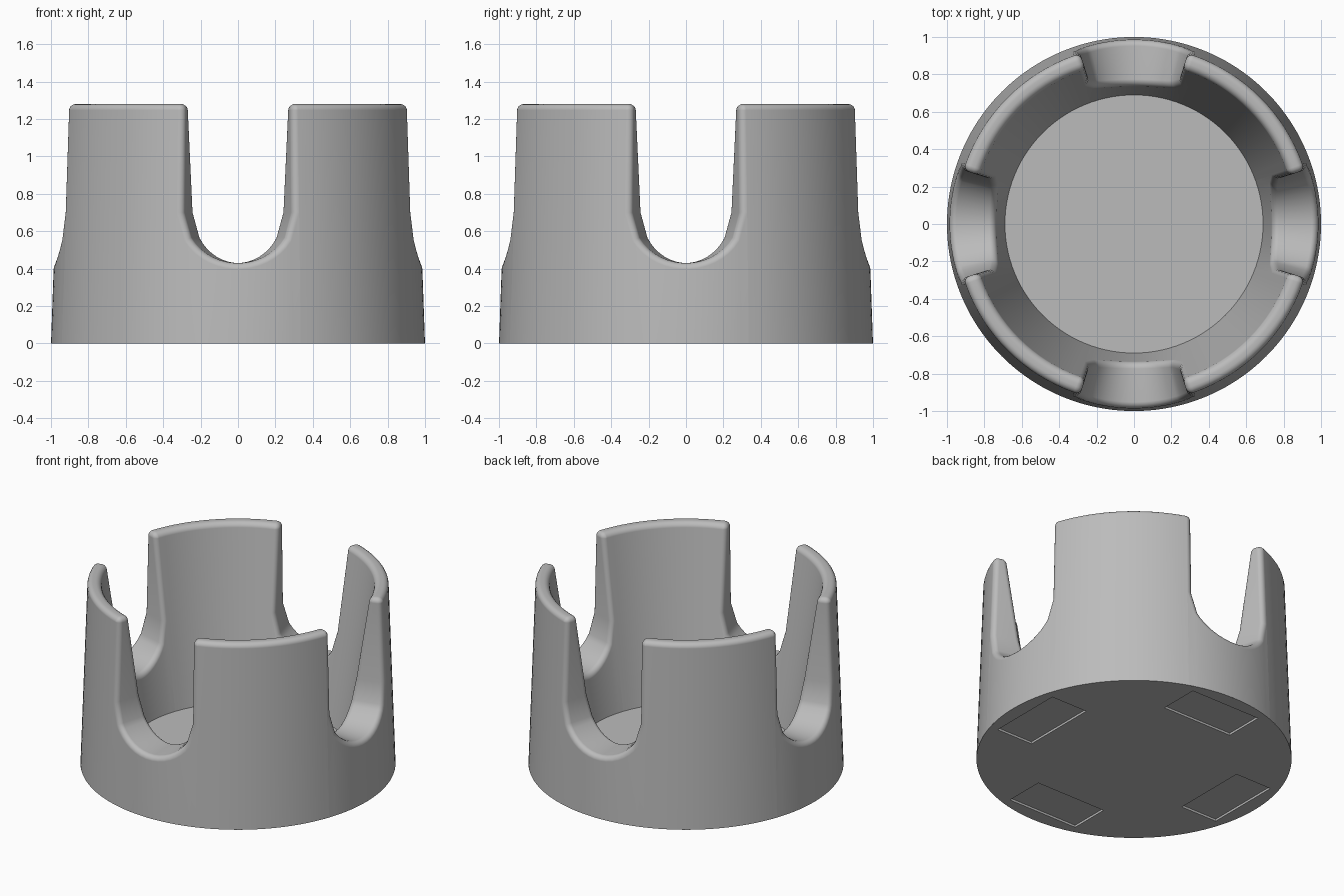
import bpy, bmesh
from math import sin, cos, pi, radians

old = bpy.data.objects.get("Cube")
if old:
    bpy.data.objects.remove(old, do_unlink=True)

HEIGHT, FLOOR, FILLET = 1.28, 0.10, 0.033
MID_RADIUS = 0.9        # turns lengths along the wall into angles
SLOT = 0.342            # half angle of a slot, including its rounded edge
SLOT_TOP, SLOT_DROP = 0.70, 0.303

grey = bpy.data.materials.new("plain_grey")
grey.use_nodes = True
colour = (0.5, 0.5, 0.5, 1)
grey.diffuse_color = colour
grey.node_tree.nodes["Principled BSDF"].inputs["Base Color"].default_value = colour


def outer_radius(z):
    return 1 - 0.045 * z / HEIGHT


def inner_radius(z):
    return 0.69 + 0.18 * (z - FLOOR) / (HEIGHT - FLOOR)


def make_object(name, bm):
    mesh = bpy.data.meshes.new(name)
    bm.to_mesh(mesh)
    bm.free()
    obj = bpy.data.objects.new(name, mesh)
    bpy.context.collection.objects.link(obj)
    mesh.materials.append(grey)
    return obj


def smooth(obj, angle):
    bpy.ops.object.select_all(action='DESELECT')
    obj.select_set(True)
    bpy.context.view_layer.objects.active = obj
    bpy.ops.object.shade_smooth_by_angle(angle=radians(angle))


def rim_path():
    """Rim outline as (angle, height, outward angle, outward height)."""
    path = []
    for quarter in range(4):
        a = quarter * pi / 2
        # round slot bottom
        for deg in [-90, *range(-60, 61, 8), 60, 90]:
            s, c = sin(radians(deg)), cos(radians(deg))
            path.append((a + SLOT * s, SLOT_TOP - SLOT_DROP * c, -s, c))
        # post: rounded corner, top edge, rounded corner
        top = HEIGHT - FILLET
        width = pi / 2 - 2 * SLOT
        for i in range(5):
            t = i * pi / 8
            path.append((a + SLOT, top, -cos(t), sin(t)))
        for i in range(1, 16):
            path.append((a + SLOT + width * i / 16, top, 0, 1))
        for i in range(5):
            t = i * pi / 8
            path.append((a + SLOT + width, top, sin(t), cos(t)))
    return path


# Slotted wall: a section with two rounded edges swept along the rim
bm = bmesh.new()
steps = [i * pi / 8 for i in range(5)]
path = rim_path()
sections = []
for angle, z, na, nz in path:
    points = [(angle, 1.0, 0.0)]
    for inside in (False, True):
        for t in (reversed(steps) if inside else steps):
            out, inset = FILLET * sin(t), FILLET * (1 - cos(t))
            pz = z + nz * out
            r = inner_radius(pz) + inset if inside else outer_radius(pz) - inset
            points.append((angle + na * out / MID_RADIUS, r, pz))
    points.append((angle, inner_radius(FLOOR), FLOOR))
    sections.append([bm.verts.new((r * cos(p), r * sin(p), h)) for p, r, h in points])

for i, here in enumerate(sections):
    j = (i + 1) % len(sections)
    following = sections[j]
    upright = abs(path[i][0] - path[j][0]) < 1e-5
    last = len(here) - 2
    for k in range(last + 1):
        if upright and k in (0, last):
            continue
        bm.faces.new((here[k], following[k], following[k + 1], here[k + 1]))
bmesh.ops.remove_doubles(bm, verts=bm.verts, dist=1e-5)
wall = make_object("slotted_wall", bm)
smooth(wall, 40)
wall.modifiers.new("even_shading", 'WEIGHTED_NORMAL').keep_sharp = True

# Base: floor and underside in one plate
bm = bmesh.new()
bmesh.ops.create_cone(bm, cap_ends=True, segments=128, radius1=1.0,
                      radius2=inner_radius(FLOOR), depth=FLOOR)
bmesh.ops.translate(bm, verts=bm.verts, vec=(0, 0, FLOOR / 2))
base = make_object("base_plate", bm)

# Shallow foot-pad recesses under each slot
bm = bmesh.new()
for x, y in ((1, 0), (-1, 0), (0, 1), (0, -1)):
    pad = bmesh.ops.create_cube(bm, size=1)["verts"]
    size = (0.28, 0.54, 0.03) if x else (0.54, 0.28, 0.03)
    bmesh.ops.scale(bm, verts=pad, vec=size)
    bmesh.ops.translate(bm, verts=pad, vec=(0.763 * x, 0.763 * y, 0))
cutter = make_object("pad_cutter", bm)
cutter.hide_render = True
cutter.hide_viewport = True
cutter.display_type = 'WIRE'
cut = base.modifiers.new("pad_recesses", 'BOOLEAN')
cut.operation = 'DIFFERENCE'
cut.solver = 'EXACT'
cut.object = cutter
